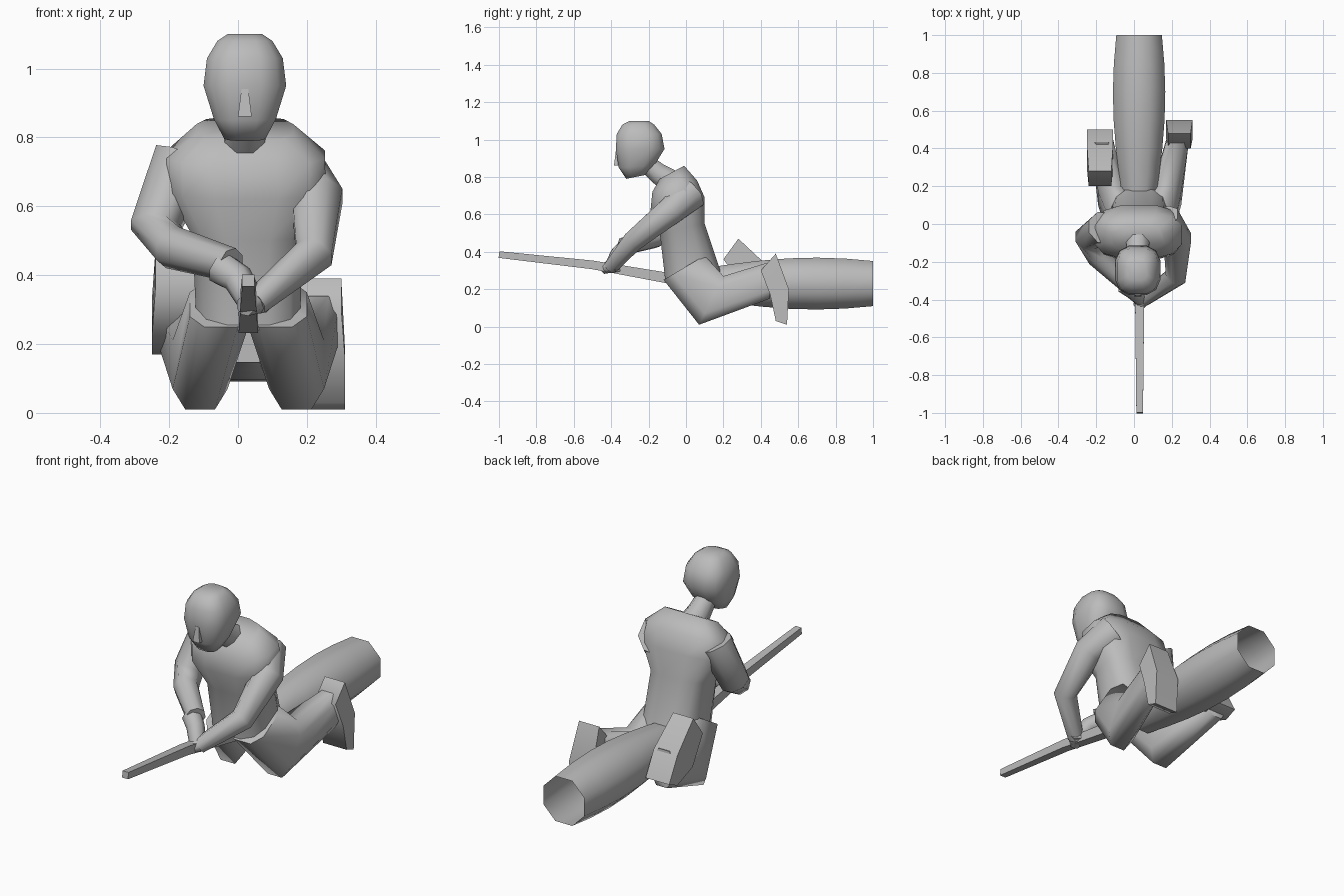
import bpy, bmesh
from math import cos, sin, pi, tau, radians, copysign
from mathutils import Vector

if "Cube" in bpy.data.objects:
    bpy.data.objects.remove(bpy.data.objects["Cube"])

MIDDLE = .02
BOXY = .7
RIGHTWARD = Vector((1, 0, 0))
COLOUR = (.5, .5, .5, 1)
grey = bpy.data.materials.new("stone grey")
grey.use_nodes = True
grey.diffuse_color = COLOUR
grey.node_tree.nodes["Principled BSDF"].inputs["Base Color"].default_value = COLOUR


def oval(centre, across, upward, sides, power=1):
    """Ring of points spanned by two half axes; a power below one squares it off."""
    ring = []
    for i in range(sides):
        angle = tau * (i + .5) / sides
        u, v = (copysign(abs(w) ** power, w) for w in (cos(angle), sin(angle)))
        ring.append(centre + across * u + upward * v)
    return ring


def skin(name, rings, open_end=False):
    """Bridge a row of rings into one grey part, smooth except at sharp edges."""
    bm = bmesh.new()
    loops = [[bm.verts.new(point) for point in ring] for ring in rings]
    sides = len(loops[0])
    for low, high in zip(loops, loops[1:]):
        for i in range(sides):
            j = (i + 1) % sides
            bm.faces.new((low[i], low[j], high[j], high[i]))
    bm.faces.new(loops[0])
    if not open_end:
        bm.faces.new(loops[-1])
    bmesh.ops.recalc_face_normals(bm, faces=bm.faces)
    mesh = bpy.data.meshes.new(name)
    bm.to_mesh(mesh)
    bm.free()
    mesh.materials.append(grey)
    part = bpy.data.objects.new(name, mesh)
    bpy.context.collection.objects.link(part)
    bpy.ops.object.select_all(action="DESELECT")
    part.select_set(True)
    bpy.context.view_layer.objects.active = part
    bpy.ops.object.shade_smooth_by_angle(angle=radians(75))


def side_loft(name, outline, x_start, x_end, sides):
    """Outline: front point (y, z), back point (y, z) and half width per section."""
    grow = cos(pi / sides) ** -BOXY
    rings = []
    for i, (front, back, half) in enumerate(outline):
        x = x_start + (x_end - x_start) * i / (len(outline) - 1)
        front, back = Vector((x, *front)), Vector((x, *back))
        rings.append(oval((front + back) / 2, RIGHTWARD * half * grow,
                          (back - front) / 2 * grow, sides, BOXY))
    skin(name, rings)


def limb(name, joints, start_radius, end_radius, sides=8):
    """Evenly tapering tube through a few joints."""
    joints = [Vector(joint) for joint in joints]
    last = len(joints) - 1
    rings = []
    for i, joint in enumerate(joints):
        along = (joints[min(i + 1, last)] - joints[max(i - 1, 0)]).normalized()
        upward = along.cross(RIGHTWARD).normalized()
        radius = start_radius + (end_radius - start_radius) * i / last
        rings.append(oval(joint, along.cross(upward) * radius, upward * radius, sides))
    skin(name, rings)


# Torso from hips to collar, leaning slightly forward
side_loft("torso", [
    ((-.11, .24), (.2, .25), .15),
    ((-.14, .5), (.1, .55), .16),
    ((-.19, .62), (.1, .69), .23),
    ((-.18, .72), (.06, .78), .23),
    ((-.14, .79), (-.01, .86), .14)], .03, MIDDLE, sides=12)

# Neck and head, with the face flat and the chin pushed forward
limb("neck", [(MIDDLE, -.09, .78), (MIDDLE, -.15, .82), (MIDDLE, -.22, .88)], .07, .05)
side_loft("head", [
    ((-.32, .79), (-.22, .81), .06),
    ((-.36, .85), (-.17, .86), .09),
    ((-.375, .95), (-.115, .95), .12),
    ((-.37, 1.03), (-.13, 1.03), .11),
    ((-.34, 1.08), (-.17, 1.08), .08),
    ((-.3, 1.1), (-.2, 1.1), .05)], MIDDLE, MIDDLE, sides=12)
side_loft("nose", [
    ((-.385, .86), (-.3, .86), .02),
    ((-.375, .94), (-.3, .94), .01)], MIDDLE, MIDDLE, sides=4)

# Arms reaching forward to the staff, and the hands around it
limb("left_arm", [(.15, .02, .71), (.23, -.08, .62), (.22, -.28, .46), (.05, -.4, .32)], .1, .04)
limb("right_arm", [(-.16, -.02, .74), (-.24, -.07, .54), (-.19, -.17, .48), (-.02, -.33, .43)], .09, .05)
limb("right_hand", [(-.05, -.32, .42), (0, -.36, .39), (.04, -.4, .32)], .05, .04)
limb("left_hand", [(.07, -.37, .33), (.04, -.41, .32), (.02, -.44, .31)], .04, .03)

# Kneeling legs spread evenly from the middle: hip, knee, ankle
for side, name in ((1, "left_leg"), (-1, "right_leg")):
    side_loft(name, [
        ((-.12, .25), (.1, .38), .09),
        ((.07, .01), (.2, .27), .08),
        ((.45, .15), (.43, .34), .06)], .03 + side * .08, .03 + side * .2, sides=8)

# Feet: the left one hangs upright, the right one trails back
side_loft("left_foot", [
    ((.4, .3), (.48, .39), .06),
    ((.45, .17), (.55, .2), .07),
    ((.48, .03), (.54, .01), .07)], .24, .24, sides=4)
side_loft("right_foot", [
    ((.2, .36), (.28, .47), .06),
    ((.3, .22), (.43, .33), .07),
    ((.43, .17), (.5, .2), .07)], -.18, -.18, sides=4)

# Bulging log, hollow at its far end
steps = 6
log_rings = []
for i in range(steps + 1):
    t = i / steps
    radius = .09 + sin(t * 2.4) * .06
    log_rings.append(oval(Vector((.027, .1 + t * .9, .23)), RIGHTWARD * radius,
                          Vector((0, 0, radius)), 8))
skin("log", log_rings, open_end=True)

# Square staff held out in front
limb("staff", [(.03, -1, .385), (.03, -.5, .33), (.03, -.1, .26)], .025, .04, sides=4)
